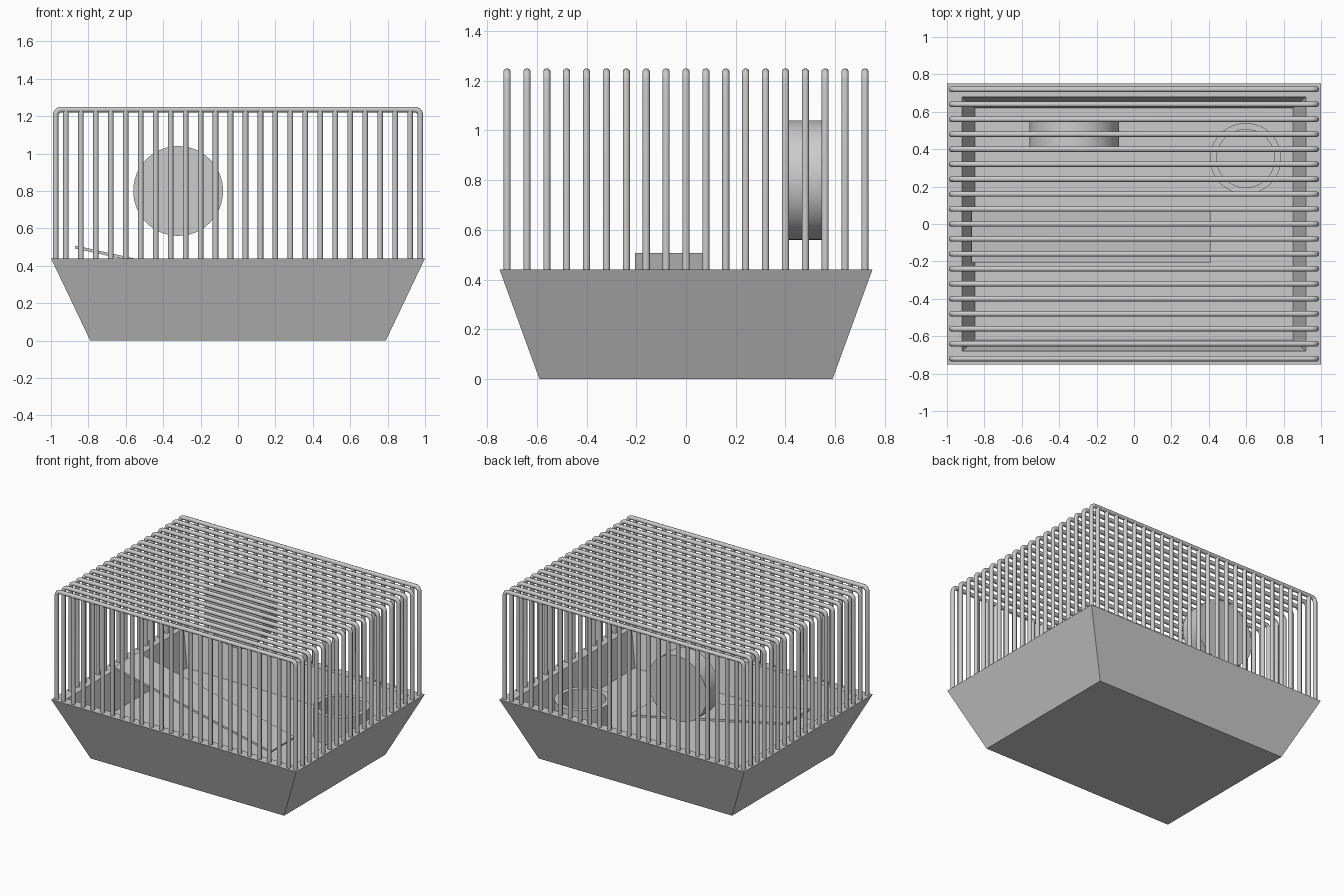
import bpy, bmesh, math
from mathutils import Vector

cube = bpy.data.objects.get("Cube")
if cube:
    bpy.data.objects.remove(cube, do_unlink=True)

grey = bpy.data.materials.new("plain_grey")
grey.use_nodes = True
grey.diffuse_color = (0.6, 0.6, 0.6, 1)
grey.node_tree.nodes["Principled BSDF"].inputs["Base Color"].default_value = grey.diffuse_color


def add_object(name, bm, smooth=False):
    bmesh.ops.recalc_face_normals(bm, faces=bm.faces)
    mesh = bpy.data.meshes.new(name)
    bm.to_mesh(mesh)
    bm.free()
    mesh.materials.append(grey)
    obj = bpy.data.objects.new(name, mesh)
    bpy.context.collection.objects.link(obj)
    if smooth:
        bpy.ops.object.select_all(action="DESELECT")
        obj.select_set(True)
        bpy.context.view_layer.objects.active = obj
        bpy.ops.object.shade_smooth_by_angle(angle=math.radians(40))
    return obj


def loft(bm, rings):
    """Skin a chain of point rings and cap both ends."""
    loops = [[bm.verts.new(p) for p in ring] for ring in rings]
    for a, b in zip(loops, loops[1:]):
        for i in range(len(a)):
            j = (i + 1) % len(a)
            bm.faces.new((a[i], a[j], b[j], b[i]))
    bm.faces.new(loops[0])
    bm.faces.new(loops[-1])


def rectangle(x, y, z):
    return [(-x, -y, z), (x, -y, z), (x, y, z), (-x, y, z)]


def circle(r, z, centre, sides=48):
    turns = [math.tau * i / sides for i in range(sides)]
    return [(centre[0] + r * math.cos(t), centre[1] + r * math.sin(t), z) for t in turns]


def wire(bm, path, normal, radius=0.015, sides=10):
    """Round bar along a path lying in the plane across the normal."""
    path, normal, rings = [Vector(p) for p in path], Vector(normal), []
    for i, p in enumerate(path):
        ahead = path[min(i + 1, len(path) - 1)] - path[max(i - 1, 0)]
        side = ahead.normalized().cross(normal)
        rings.append([p + radius * (math.cos(t) * side + math.sin(t) * normal)
                      for t in (math.tau * k / sides for k in range(sides))])
    loft(bm, rings)


# Tapered hollow tray
RIM, FLOOR = 0.44, 0.19
bm = bmesh.new()
loft(bm, [rectangle(0.79, 0.59, 0), rectangle(1.0, 0.75, RIM),
          rectangle(0.92, 0.68, RIM), rectangle(0.85, 0.62, FLOOR)])
add_object("tray", bm)

# Bent bars over the top, running side to side
bm = bmesh.new()
top, reach, bend = 1.235, 0.975, 0.03
arc = [math.radians(a) for a in range(0, 91, 18)]
half = [(reach, RIM - 0.01)] + [(reach - bend + bend * math.cos(a), top - bend + bend * math.sin(a)) for a in arc]
arch = half + [(-x, z) for x, z in reversed(half)]
for i in range(19):
    y = -0.72 + 0.08 * i
    wire(bm, [(x, y, z) for x, z in arch], (0, 1, 0))
add_object("roof_bars", bm, True)

# Upright bars of the front and back
for name, y in (("front_bars", -0.72), ("back_bars", 0.72)):
    bm = bmesh.new()
    for i in range(24):
        x = -0.92 + 0.08 * i
        wire(bm, [(x, y, RIM - 0.01), (x, y, top)], (0, 1, 0))
    add_object(name, bm, True)

# Exercise wheel
bm = bmesh.new()
bmesh.ops.create_cone(bm, cap_ends=True, segments=64, radius1=0.24, radius2=0.24, depth=0.145)
wheel = add_object("exercise_wheel", bm, True)
wheel.rotation_euler.x = math.pi / 2
wheel.location = (-0.32, 0.485, 0.80)

# Food bowl
bm = bmesh.new()
place = (0.597, 0.35)
loft(bm, [circle(0.19, FLOOR, place), circle(0.19, 0.40, place),
          circle(0.155, 0.40, place), circle(0.155, 0.24, place)])
add_object("food_bowl", bm, True)

# Sloping ramp
high, low = Vector((-0.87, 0.0, 0.50)), Vector((0.41, 0.0, 0.22))
slope = low - high
bm = bmesh.new()
bmesh.ops.create_cube(bm, size=1)
bmesh.ops.scale(bm, vec=(slope.length, 0.28, 0.016), verts=bm.verts)
ramp = add_object("ramp", bm)
ramp.rotation_euler.y = math.atan2(-slope.z, slope.x)
ramp.location = (high + low) / 2 + Vector((0, -0.065, 0))
